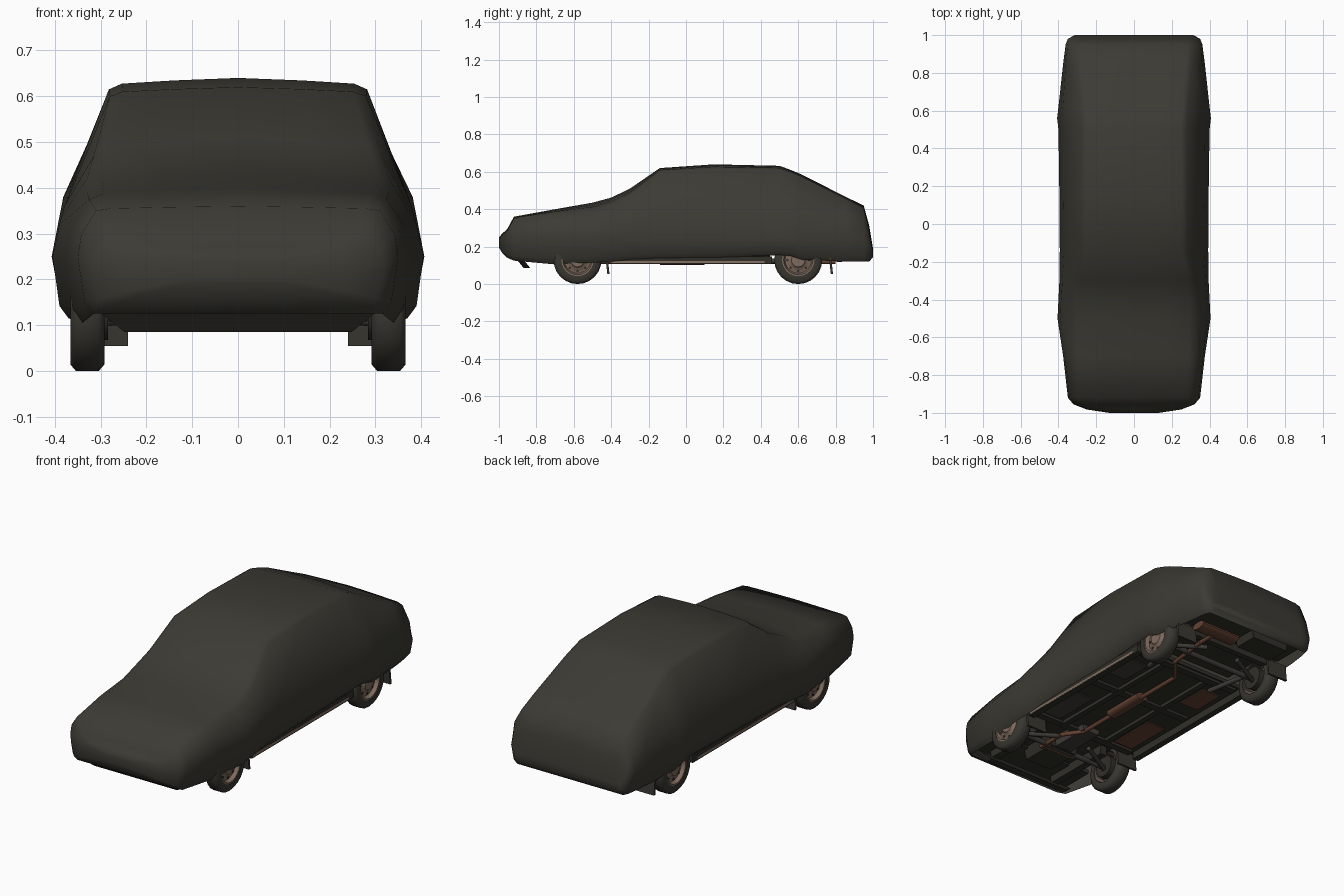
import bpy, bmesh, math
from mathutils import Vector

cube = bpy.data.objects.get("Cube")
if cube:
    bpy.data.objects.remove(cube, do_unlink=True)


def material(name, r, g, b):
    m = bpy.data.materials.new(name)
    m.use_nodes = True
    m.diffuse_color = (r, g, b, 1)
    for node in m.node_tree.nodes:
        if node.type == 'BSDF_PRINCIPLED':
            node.inputs["Base Color"].default_value = (r, g, b, 1)
            node.inputs["Roughness"].default_value = 0.9
    return m


COVER = material("olive cloth", .045, .043, .034)
RUBBER = material("tyre rubber", .042, .039, .031)
STEEL = material("wheel steel", .21, .145, .11)
CHASSIS = material("dark chassis", .03, .028, .022)
PANEL = material("grey underbody panel", .05, .047, .04)
RUST = material("rusty metal", .13, .055, .033)
SILL = material("pale sill", .24, .17, .125)


def finish(name, bm, mat, smooth=None):
    bmesh.ops.recalc_face_normals(bm, faces=bm.faces)
    mesh = bpy.data.meshes.new(name)
    bm.to_mesh(mesh)
    bm.free()
    mesh.materials.append(mat)
    ob = bpy.data.objects.new(name, mesh)
    bpy.context.collection.objects.link(ob)
    if smooth:
        bpy.ops.object.select_all(action='DESELECT')
        ob.select_set(True)
        bpy.context.view_layer.objects.active = ob
        bpy.ops.object.shade_smooth_by_angle(angle=math.radians(smooth))
    return ob


def box(name, mat, center, size, taper=1.0, rake=0.0):
    # taper narrows the lower edge, rake moves it backwards
    bm = bmesh.new()
    bmesh.ops.create_cube(bm, size=1)
    bmesh.ops.scale(bm, vec=size, verts=bm.verts)
    for v in bm.verts:
        if v.co.z < 0:
            v.co.x *= taper
            v.co.y += rake
    bmesh.ops.translate(bm, vec=center, verts=bm.verts)
    return finish(name, bm, mat)


def rod(name, mat, a, b, radius, sides=10, flat=1.0):
    a, b = Vector(a), Vector(b)
    bm = bmesh.new()
    bmesh.ops.create_cone(bm, cap_ends=True, segments=sides, radius1=radius,
                          radius2=radius, depth=(b - a).length)
    turn = (b - a).to_track_quat('Z', 'Y').to_matrix().to_4x4()
    bmesh.ops.transform(bm, matrix=turn, verts=bm.verts)
    bmesh.ops.scale(bm, vec=(1, 1, flat), verts=bm.verts)
    bmesh.ops.translate(bm, vec=(a + b) / 2, verts=bm.verts)
    return finish(name, bm, mat, 40)


def lathe(name, mat, profile, center, side, closed):
    # Spin (x, radius) points around the wheel axle
    bm = bmesh.new()
    verts = [bm.verts.new((side * x, 0, r)) for x, r in profile]
    pairs = list(zip(verts, verts[1:] + verts[:1]))
    edges = [bm.edges.new(p) for p in (pairs if closed else pairs[:-1])]
    bmesh.ops.spin(bm, geom=verts + edges, cent=(0, 0, 0), axis=(1, 0, 0),
                   angle=math.tau, steps=24, use_merge=True)
    bmesh.ops.remove_doubles(bm, verts=bm.verts, dist=.0005)
    bmesh.ops.translate(bm, vec=center, verts=bm.verts)
    return finish(name, bm, mat, 50)


# Draped cover: y, hem height, half width, top height, shoulder width, shoulder height
STATIONS = [
    (-1, .195, .13, .25, .09, .24),
    (-.982, .165, .25, .27, .22, .26),
    (-.955, .14, .32, .295, .29, .285),
    (-.92, .125, .35, .36, .31, .35),
    (-.7, .105, .375, .4, .325, .375),
    (-.5, .115, .405, .435, .33, .39),
    (-.4, .12, .4, .462, .33, .42),
    (-.3, .13, .395, .51, .315, .47),
    (-.14, .135, .393, .62, .28, .6),
    (.15, .14, .395, .64, .282, .615),
    (.5, .155, .4, .632, .278, .61),
    (.56, .15, .407, .61, .28, .59),
    (.62, .13, .4, .585, .285, .565),
    (.85, .12, .375, .468, .305, .45),
    (.95, .12, .362, .42, .31, .4),
    (.98, .12, .35, .31, .3, .29),
    (1, .145, .315, .19, .29, .18),
]


def cover_section(y, hem, wide, top, shoulder, high):
    drop = top - high
    waist = min(.25, hem + .55 * (high - hem))
    belt = min(.38, (waist + high) / 2)
    half = [(wide - .035, hem), (wide - .015, hem + .2 * (waist - hem)),
            (wide, waist), (wide + (shoulder - wide) * .2, belt),
            (shoulder, high), (shoulder * .9, top - drop * .5),
            (shoulder * .5, top - drop * .22), (0, top)]
    ring = half + [(-x, z) for x, z in reversed(half[:-1])]
    return [(x, y, z) for x, z in ring]


bm = bmesh.new()
rings = [[bm.verts.new(p) for p in cover_section(*s)] for s in STATIONS]
for a, b in zip(rings, rings[1:]):
    for i in range(len(a) - 1):
        bm.faces.new((a[i], a[i + 1], b[i + 1], b[i]))
# Cloth tucked under the nose and tail
for j in (0, 1, 2, len(rings) - 2):
    a, b = rings[j], rings[j + 1]
    bm.faces.new((a[0], b[0], b[-1], a[-1]))
bm.faces.new(rings[0])
bm.faces.new(rings[-1])
finish("car_cover", bm, COVER, 75)

# Wheels
FRONT, REAR, HUB = -.58, .6, .128
TYRE = [(-.037, .086), (-.037, .114), (-.025, .128),
        (.025, .128), (.037, .114), (.037, .086)]
RIM = [(-.03, .086), (.034, .086), (.034, .078), (.014, .07),
       (.018, .045), (.03, .036), (.03, 0)]
for end, y in (("front", FRONT), ("rear", REAR)):
    for label, s in (("left", 1), ("right", -1)):
        tag = f"{end}_{label}"
        hub = Vector((s * .329, y, HUB))
        lathe(tag + "_tyre", RUBBER, TYRE, hub, s, True)
        lathe(tag + "_rim", STEEL, RIM, hub, s, False)
        # Dark ventilation holes on the rim
        for k in range(8):
            t = math.tau * k / 8
            p = hub + Vector((s * .016, .058 * math.cos(t), .058 * math.sin(t)))
            rod(f"{tag}_vent_{k}", CHASSIS, p, p + Vector((s * .003, 0, 0)), .007, 8)
        rod(tag + "_brake", CHASSIS, hub - Vector((s * .045, 0, 0)), hub, .06, 16)
        # Mud flap behind each wheel
        flap_y = y + (.155 if end == "front" else .17)
        box(tag + "_mud_flap", RUBBER, (s * .3, flap_y, .1), (.12, .012, .09), 1, .01)
        # Suspension arm
        rod(tag + "_arm", PANEL, (s * .1, y + .1, .12), (s * .29, y, .11), .012)
    rod(end + "_axle", PANEL, (-.3, y, .12), (.3, y, .12), .014)

# Underbody pans: floor hangs low, engine bay, axle bay and boot are recessed
for name, y0, y1, width, z in (("nose_pan", -.93, -.73, .62, .17),
                               ("engine_pan", -.73, -.43, .5, .18),
                               ("floor_pan", -.43, .45, .7, .155),
                               ("axle_pan", .45, .76, .5, .19),
                               ("boot_pan", .76, .97, .64, .175)):
    box(name, CHASSIS, (0, (y0 + y1) / 2, z), (width, y1 - y0, .02))
box("front_valance", CHASSIS, (0, -.89, .11), (.62, .035, .05), .8, .04)
box("rear_crossmember", CHASSIS, (0, .74, .155), (.5, .03, .06))
box("engine_sump", CHASSIS, (0, -.66, .145), (.2, .2, .07), .8)
box("gearbox", PANEL, (0, -.45, .14), (.12, .22, .05), .8)
box("spare_wheel_well", CHASSIS, (-.13, .86, .15), (.24, .13, .05), .9)
for label, s in (("left", 1), ("right", -1)):
    box(label + "_sill", CHASSIS, (s * .345, .03, .126), (.034, .86, .04))
    box(label + "_sill_trim", SILL, (s * .361, .01, .118), (.004, .82, .012))
    box(label + "_floor_rail", CHASSIS, (s * .14, 0, .138), (.03, .8, .022))
    box(label + "_front_rail", CHASSIS, (s * .2, -.68, .15), (.04, .4, .06))
    rod(label + "_trailing_arm", PANEL, (s * .2, .36, .125), (s * .24, .62, .12), .013)
    # Pressed floor panels, grey on one side and rusty on the other
    for end, y, length in (("front", -.24, .26), ("rear", .24, .18)):
        box(f"{label}_{end}_floor_panel", PANEL if s > 0 else RUST,
            (s * .24, y, .143), (.11, length, .008))
for i, y in enumerate((-.4, .04, .42)):
    box(f"crossmember_{i}", CHASSIS, (0, y, .139), (.62, .04, .018))

# Exhaust line with two silencers
pipe = [(.1, -.62), (.1, -.46), (.03, -.36), (.03, .36), (.13, .48), (.16, .72), (.16, .8)]
for i, (a, b) in enumerate(zip(pipe, pipe[1:])):
    rod(f"exhaust_pipe_{i}", RUST, (*a, .118), (*b, .118), .011)
rod("middle_silencer", RUST, (.03, -.14, .122), (.03, .1, .122), .035, 14, .6)
rod("rear_silencer", RUST, (.02, .82, .138), (.26, .82, .138), .045, 14, .45)
rod("front_exhaust_branch", RUST, (-.1, -.6, .118), (.1, -.6, .118), .011)
